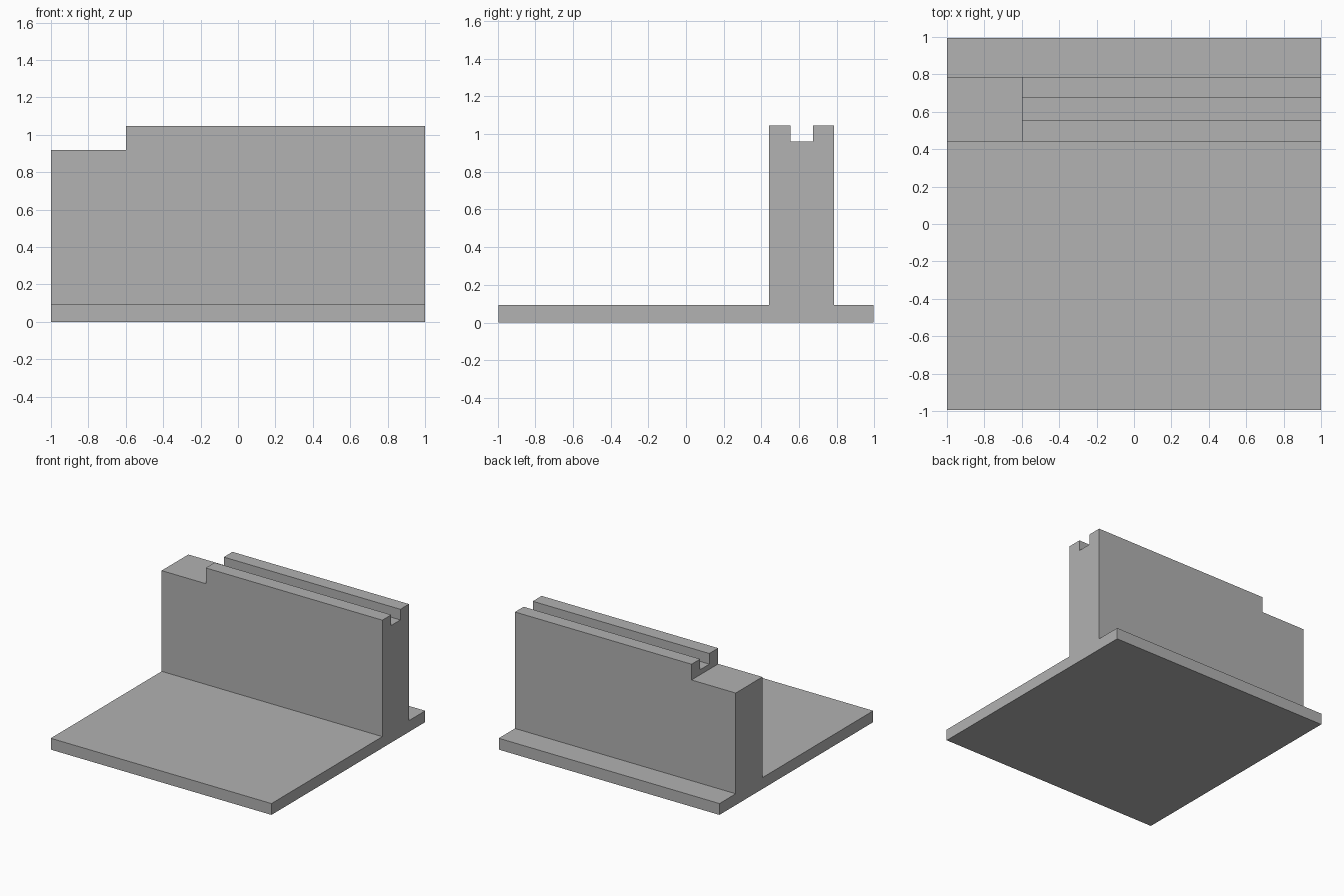
import bpy
import bmesh

if "Cube" in bpy.data.objects:
    bpy.data.objects.remove(bpy.data.objects["Cube"])

grey = bpy.data.materials.new("plain grey")
grey.diffuse_color = (0.445, 0.445, 0.445, 1)
grey.use_nodes = True
grey.node_tree.nodes["Principled BSDF"].inputs["Base Color"].default_value = grey.diffuse_color


def extrude_profile(name, profile, x0, x1):
    """Extrude a closed (y, z) outline along x."""
    bm = bmesh.new()
    face = bm.faces.new([bm.verts.new((x0, y, z)) for y, z in profile])
    ext = bmesh.ops.extrude_face_region(bm, geom=[face])
    moved = [v for v in ext["geom"] if isinstance(v, bmesh.types.BMVert)]
    bmesh.ops.translate(bm, verts=moved, vec=(x1 - x0, 0, 0))
    bmesh.ops.recalc_face_normals(bm, faces=bm.faces)
    mesh = bpy.data.meshes.new(name)
    bm.to_mesh(mesh)
    bm.free()
    mesh.materials.append(grey)
    obj = bpy.data.objects.new(name, mesh)
    bpy.context.collection.objects.link(obj)
    return obj


# Base plate and upright wall with a groove along its top
base, top, groove = 0.093, 1.047, 0.96
wall_front, wall_back = 0.44, 0.785
bracket = extrude_profile("base_and_grooved_wall", [
    (-0.995, 0), (0.995, 0), (0.995, base), (wall_back, base),
    (wall_back, top), (0.673, top), (0.673, groove), (0.555, groove),
    (0.555, top), (wall_front, top), (wall_front, base), (-0.995, base),
], -1, 1)

# Lowered step at the left end of the wall
cutter = extrude_profile("step_cutter", [
    (0.3, 0.918), (0.9, 0.918), (0.9, 1.2), (0.3, 1.2)], -1.1, -0.6)
cutter.hide_render = True
cutter.hide_set(True)
cut = bracket.modifiers.new("step", "BOOLEAN")
cut.operation = "DIFFERENCE"
cut.solver = "EXACT"
cut.object = cutter
